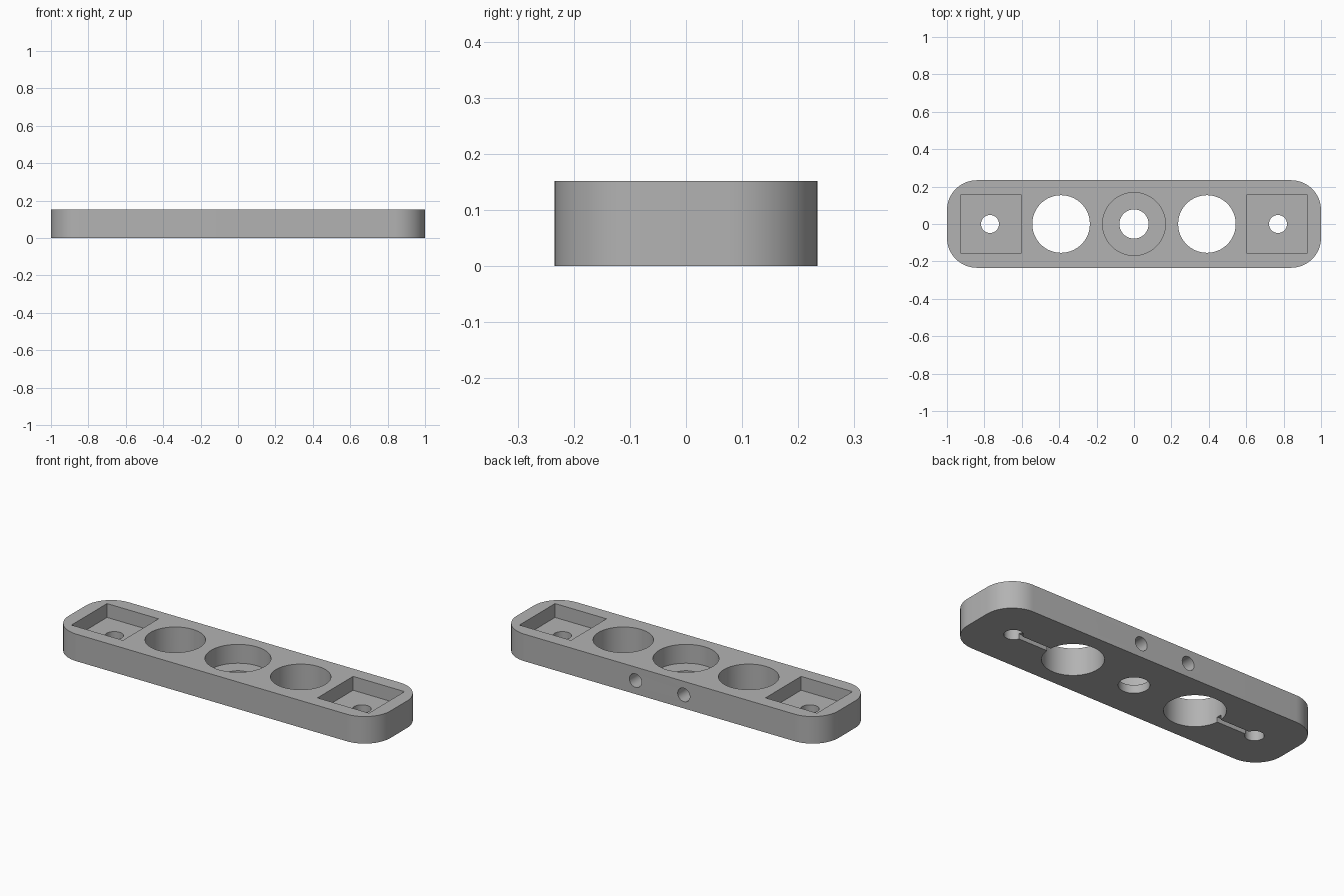
import bpy, bmesh, math
from mathutils import Matrix

if "Cube" in bpy.data.objects:
    bpy.data.objects.remove(bpy.data.objects["Cube"])

LENGTH, WIDTH, HEIGHT, CORNER = 2.0, 0.468, 0.152, 0.16

grey = bpy.data.materials.new("plain_grey")
grey.diffuse_color = (0.45, 0.45, 0.45, 1)
grey.use_nodes = True
grey.node_tree.nodes["Principled BSDF"].inputs["Base Color"].default_value = grey.diffuse_color


def make_object(name, bm):
    bmesh.ops.recalc_face_normals(bm, faces=bm.faces)
    mesh = bpy.data.meshes.new(name)
    bm.to_mesh(mesh)
    bm.free()
    mesh.materials.append(grey)
    obj = bpy.data.objects.new(name, mesh)
    bpy.context.collection.objects.link(obj)
    return obj


def cut(body, bm):
    """Subtract a temporary solid from the body."""
    cutter = make_object("cutter", bm)
    cutter.hide_render = True
    mod = body.modifiers.new("cut", 'BOOLEAN')
    mod.operation = 'DIFFERENCE'
    mod.solver = 'EXACT'
    mod.object = cutter
    bpy.context.view_layer.objects.active = body
    bpy.ops.object.modifier_apply(modifier=mod.name)
    bpy.data.objects.remove(cutter)


def bore(body, x, radius, z0, z1, sides=64):
    """Vertical round hole on the centre line."""
    bm = bmesh.new()
    bmesh.ops.create_cone(bm, cap_ends=True, segments=sides, radius1=radius, radius2=radius,
                          depth=z1 - z0, matrix=Matrix.Translation((x, 0, (z0 + z1) / 2)))
    cut(body, bm)


def pocket(body, x0, x1, width, z0, z1):
    """Rectangular recess on the centre line."""
    bm = bmesh.new()
    bmesh.ops.create_cube(bm, size=1, matrix=Matrix.Translation(((x0 + x1) / 2, 0, (z0 + z1) / 2))
                          @ Matrix.Diagonal((abs(x1 - x0), width, z1 - z0, 1)))
    cut(body, bm)


# Rounded bar
bm = bmesh.new()
outline = []
for i, (sx, sy) in enumerate([(1, 1), (-1, 1), (-1, -1), (1, -1)]):
    for k in range(17):
        a = math.pi / 2 * (i + k / 16)
        outline.append(bm.verts.new((sx * (LENGTH / 2 - CORNER) + CORNER * math.cos(a),
                                     sy * (WIDTH / 2 - CORNER) + CORNER * math.sin(a), 0)))
base = bm.faces.new(outline)
top = bmesh.ops.extrude_face_region(bm, geom=[base])["geom"]
bmesh.ops.translate(bm, vec=(0, 0, HEIGHT), verts=[v for v in top if isinstance(v, bmesh.types.BMVert)])
bar = make_object("spacer_bar", bm)

# Stepped centre hole
bore(bar, 0, 0.168, 0.046, 0.3)
bore(bar, 0, 0.078, -0.1, 0.1)

for s in (-1, 1):
    # Large through holes
    bore(bar, s * 0.39, 0.154, -0.1, 0.3)
    # Square end pockets with a small hole in the floor
    pocket(bar, s * 0.605, s * 0.925, 0.316, 0.074, 0.3)
    bore(bar, s * 0.77, 0.048, -0.1, 0.12, 40)
    # Underside channel joining the small and large holes
    pocket(bar, s * 0.45, s * 0.77, 0.028, -0.1, 0.028)
    # Blind holes in the back edge
    bm = bmesh.new()
    bmesh.ops.create_cone(bm, cap_ends=True, segments=40, radius1=0.038, radius2=0.038, depth=0.2,
                          matrix=Matrix.Translation((s * 0.15, 0.234, 0.076))
                          @ Matrix.Rotation(math.pi / 2, 4, 'X'))
    cut(bar, bm)

bpy.ops.object.select_all(action='DESELECT')
bar.select_set(True)
bpy.context.view_layer.objects.active = bar
bpy.ops.object.shade_smooth_by_angle(angle=math.radians(30))
